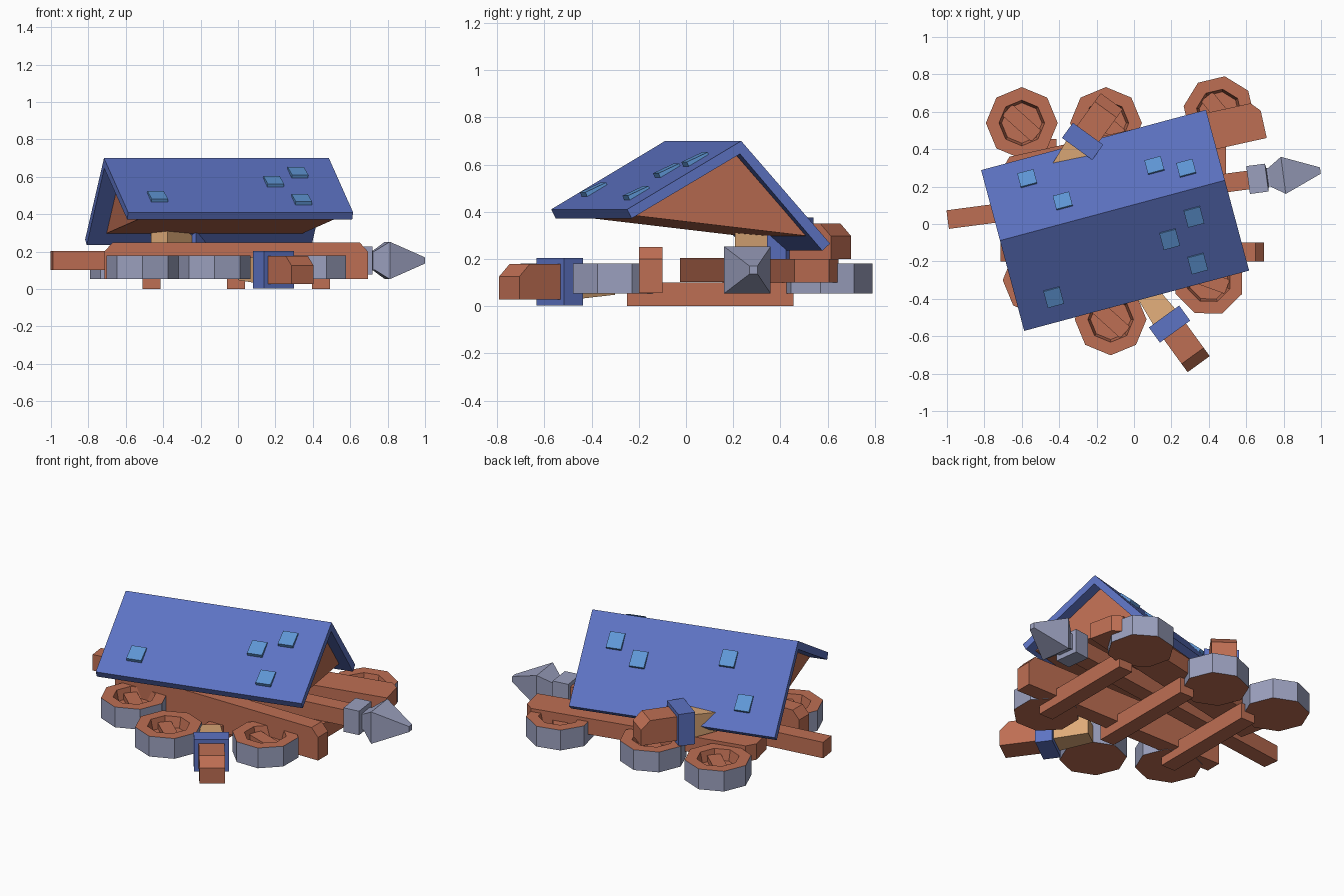
import bpy, bmesh, math
from mathutils import Matrix, Vector

if "Cube" in bpy.data.objects:
    bpy.data.objects.remove(bpy.data.objects["Cube"])


def srgb(r, g, b):
    f = lambda c: c / 12.92 if c <= 0.04045 else ((c + 0.055) / 1.055) ** 2.4
    return (f(r / 255), f(g / 255), f(b / 255), 1)


def material(name, col):
    m = bpy.data.materials.new(name)
    m.diffuse_color = srgb(*col)
    m.use_nodes = True
    m.node_tree.nodes["Principled BSDF"].inputs["Base Color"].default_value = m.diffuse_color
    return m


WOOD = material("brown wood", (190, 110, 83))
BLUE = material("roof blue", (93, 115, 195))
TILE = material("light blue", (95, 150, 213))
METAL = material("grey metal", (155, 160, 190))
TAN = material("raw tan wood", (222, 170, 120))


def finish(name, bm, mats, mat):
    bmesh.ops.recalc_face_normals(bm, faces=bm.faces)
    me = bpy.data.meshes.new(name)
    bm.to_mesh(me)
    bm.free()
    for m in mats:
        me.materials.append(m)
    ob = bpy.data.objects.new(name, me)
    ob.matrix_world = mat
    bpy.context.collection.objects.link(ob)
    return ob


def place(x=0, y=0, z=0, deg=0):
    return Matrix.Translation((x, y, z)) @ Matrix.Rotation(math.radians(deg), 4, 'Z')


def extrude(name, pts, h0, h1, m, mat=Matrix(), axis='x', end_scale=1):
    """Extrude a 2D outline along an axis, optionally tapering to the far end."""
    order = {'x': lambda p, q, h: (h, p, q), 'y': lambda p, q, h: (p, h, q),
             'z': lambda p, q, h: (p, q, h)}[axis]
    bm = bmesh.new()
    a = [bm.verts.new(order(p, q, h0)) for p, q in pts]
    b = [bm.verts.new(order(p * end_scale, q * end_scale, h1)) for p, q in pts]
    bm.faces.new(a)
    bm.faces.new(b)
    for i in range(len(pts)):
        j = (i + 1) % len(pts)
        bm.faces.new((a[i], a[j], b[j], b[i]))
    return finish(name, bm, [m], mat)


def rect(p0, p1, q0, q1):
    return [(p0, q0), (p1, q0), (p1, q1), (p0, q1)]


def lathe(name, profile, n, mats, mat, phase=0, rule=None):
    """Revolve (radius, height) points around z, capping both ends."""
    bm = bmesh.new()
    rings = [[bm.verts.new((r * math.cos(phase + 2 * math.pi * i / n),
                            r * math.sin(phase + 2 * math.pi * i / n), z))
              for i in range(n)] for r, z in profile]
    bm.faces.new(rings[0])
    bm.faces.new(rings[-1])
    for k, (a, b) in enumerate(zip(rings, rings[1:])):
        for i in range(n):
            j = (i + 1) % n
            f = bm.faces.new((a[i], a[j], b[j], b[i]))
            if rule and rule(k):
                f.material_index = 1
    return finish(name, bm, mats, mat)


# collapsed roof: folded panels over a solid gable block, turned and tipped
ROOF = place(deg=15)
extrude("roof", [(-.40, .41), (.10, .70), (.49, .265), (.456, .235),
                 (.095, .645), (-.38, .372)], -.715, .53, BLUE, ROOF)
extrude("gable_block", [(-.36, .385), (.094, .642), (.402, .298)], -.62, .465, WOOD, ROOF)

# loose shingles, lower edge lifted slightly
for x, y in [(.32, .04), (.19, -.08), (.34, -.21), (-.43, -.39),
             (-.57, .24), (-.38, .12), (.11, .31), (.28, .295)]:
    u, v, _ = ROOF.inverted() @ Vector((x, y, 0))
    front = v < .10
    slope = .58 if front else -1.115
    tilt = math.atan(slope) + (-.1 if front else .1)
    z = .70 + (v - .10) * slope
    m = ROOF @ Matrix.Translation((u, v, z + .006)) @ Matrix.Rotation(tilt, 4, 'X')
    extrude("shingle", rect(-.05, .05, -.01, .01), -.045, .045, TILE, m)

# frame: three cross beams and two chamfered side beams
for x in (-.463, -.01, .443):
    extrude("cross_beam", rect(x - .048, x + .048, 0, .10), -.25, .455, WOOD, axis='y')


def side_outline(w0, w1):
    return [(-.705, w0), (.705, w0), (.705, w1 - .05), (.66, w1), (-.66, w1), (-.705, w1 - .05)]


extrude("front_side_beam", side_outline(.055, .25), -.2, -.1, WOOD, place(x=-.01), axis='y')
extrude("back_side_beam", side_outline(-.1, .1), .10, .20, WOOD,
        place(0, .405, 0, 12.5), axis='z')

# ram pole and square pointed head
RAM = place(.61, .235, .153, 7.5)
extrude("ram_pole", rect(-.05, .05, -.05, .05), -1.62, .02, WOOD, RAM)
head = [(.075, 0), (.075, .10), (.05, .105), (.05, .115), (.10, .19), (.017, .39)]
lathe("ram_head", [(r * math.sqrt(2), z) for r, z in head], 4, [METAL],
      RAM @ Matrix.Rotation(math.pi / 2, 4, 'Y'), phase=math.pi / 4)

# fallen wheels: octagons with metal tyre, recessed face and a crossbar
wheel = [(.192, .053), (.192, .18), (.122, .18), (.108, .115)]
for x, y, deg in [(-.60, .54, 0), (-.15, .54, 0), (.455, .60, -9),
                  (-.51, -.30, 0), (-.125, -.51, 0), (.40, -.30, 22)]:
    m = place(x, y, 0, deg)
    lathe("wheel", wheel, 8, [WOOD, METAL], m, rule=lambda k: k == 0)
    extrude("wheel_bar", rect(-.04, .04, .11, .15), -.105, .105, WOOD,
            m @ place(deg=-42))

# snapped posts: chamfered butt, blue band, bare splintered end
for x, y, z, deg in [(.19, -.535, .103, -54), (-.275, .442, .275, 54)]:
    m = place(x, y, z, deg)
    extrude("post_butt", [(.0, -.075), (.265, -.075), (.265, .022), (.21, .075), (.0, .075)],
            -.073, .073, WOOD, m, axis='y')
    extrude("post_band", rect(-.10, .10, -.10, .10), -.05, .05, BLUE, m)
    extrude("post_broken_end", rect(-.073, .073, -.073, .073), -.04, -.25, TAN, m,
            end_scale=.75)
